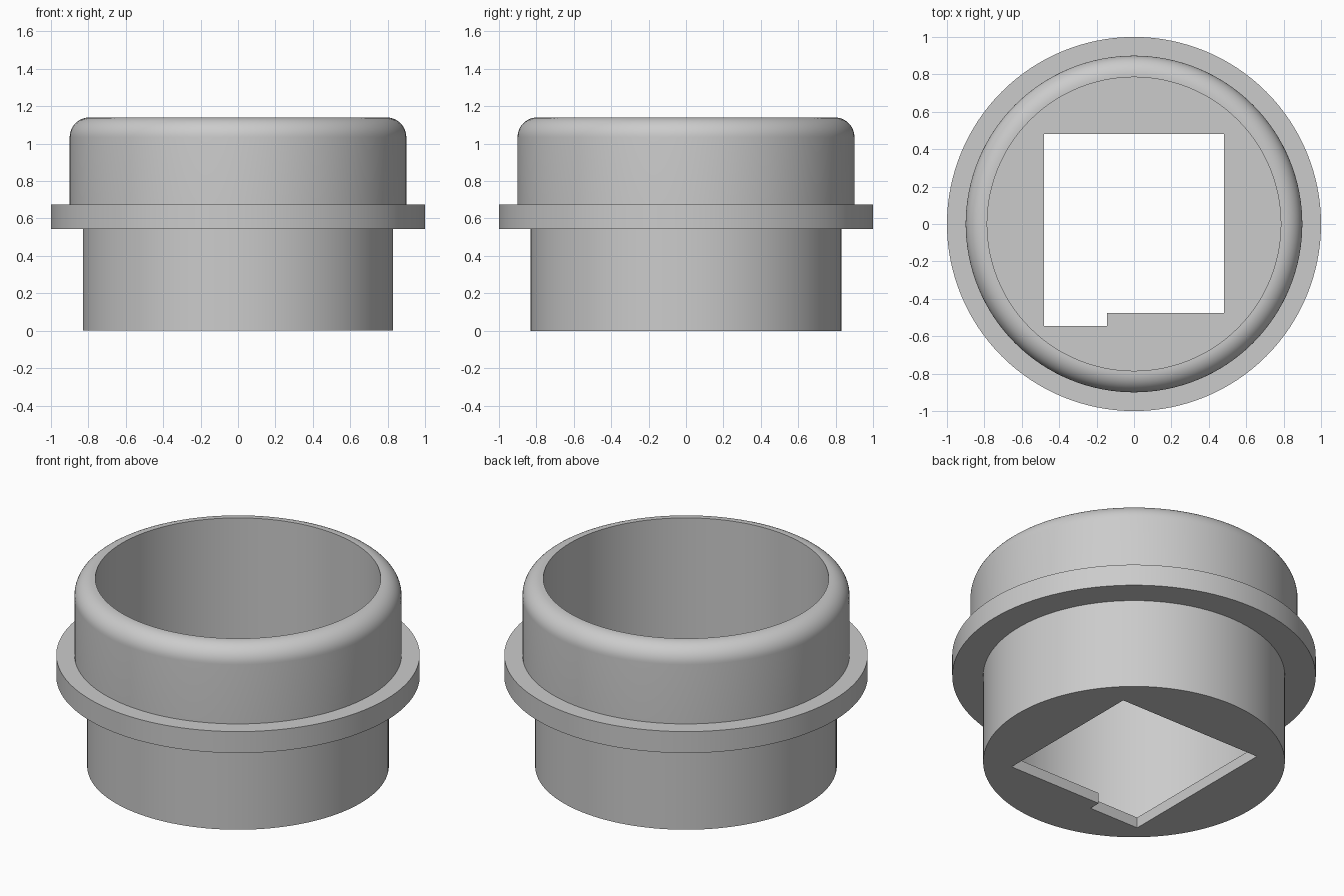
import bpy, bmesh, math

SEGMENTS = 128
TOP = 1.14
BORE = 0.785
FLOOR = 0.065
FILLET = 0.105

cube = bpy.data.objects.get("Cube")
if cube:
    bpy.data.objects.remove(cube, do_unlink=True)


def add_object(name, bm):
    bmesh.ops.recalc_face_normals(bm, faces=bm.faces)
    mesh = bpy.data.meshes.new(name)
    bm.to_mesh(mesh)
    bm.free()
    obj = bpy.data.objects.new(name, mesh)
    bpy.context.collection.objects.link(obj)
    return obj


def lathe(name, profile):
    """Revolve a (radius, height) profile about the z axis."""
    bm = bmesh.new()
    verts = [bm.verts.new((r, 0, z)) for r, z in profile]
    edges = [bm.edges.new(pair) for pair in zip(verts, verts[1:])]
    bmesh.ops.spin(bm, geom=verts + edges, cent=(0, 0, 0), axis=(0, 0, 1),
                   angle=math.tau, steps=SEGMENTS)
    bmesh.ops.remove_doubles(bm, verts=bm.verts, dist=0.0001)
    return add_object(name, bm)


def prism(name, outline, low, high):
    """Extrude a flat outline upwards."""
    bm = bmesh.new()
    face = bm.faces.new([bm.verts.new((x, y, low)) for x, y in outline])
    grown = bmesh.ops.extrude_face_region(bm, geom=[face])["geom"]
    moved = [v for v in grown if isinstance(v, bmesh.types.BMVert)]
    bmesh.ops.translate(bm, verts=moved, vec=(0, 0, high - low))
    return add_object(name, bm)


# Rounded shoulder at the top of the collar
shoulder = []
for i in range(13):
    a = i / 12 * math.pi / 2
    shoulder.append((0.9 - FILLET + FILLET * math.cos(a),
                     TOP - FILLET + FILLET * math.sin(a)))

# Cup body: lower sleeve, flange, collar, bore and floor
profile = [(0, 0), (0.83, 0), (0.83, 0.545), (1, 0.545), (1, 0.675), (0.9, 0.675)]
profile += shoulder + [(BORE, TOP), (BORE, FLOOR), (0, FLOOR)]
body = lathe("flanged_cup", profile)

# Square opening with a side notch through the floor
opening = [(-0.48, -0.545), (-0.145, -0.545), (-0.145, -0.475),
           (0.48, -0.475), (0.48, 0.48), (-0.48, 0.48)]
cutter = prism("floor_opening_cutter", opening, -0.1, 0.3)
cutter.hide_render = True

cut = body.modifiers.new("floor_opening", "BOOLEAN")
cut.operation = "DIFFERENCE"
cut.solver = "EXACT"
cut.object = cutter
bpy.context.view_layer.objects.active = body
body.select_set(True)
cutter.select_set(False)
bpy.ops.object.modifier_apply(modifier=cut.name)
bpy.data.objects.remove(cutter, do_unlink=True)

# Plain grey finish
grey = bpy.data.materials.new("plain_grey")
grey.use_nodes = True
colour = (0.6, 0.6, 0.6, 1)
grey.diffuse_color = colour
grey.node_tree.nodes["Principled BSDF"].inputs["Base Color"].default_value = colour
body.data.materials.clear()
body.data.materials.append(grey)

bpy.ops.object.shade_smooth_by_angle(angle=math.radians(30))
